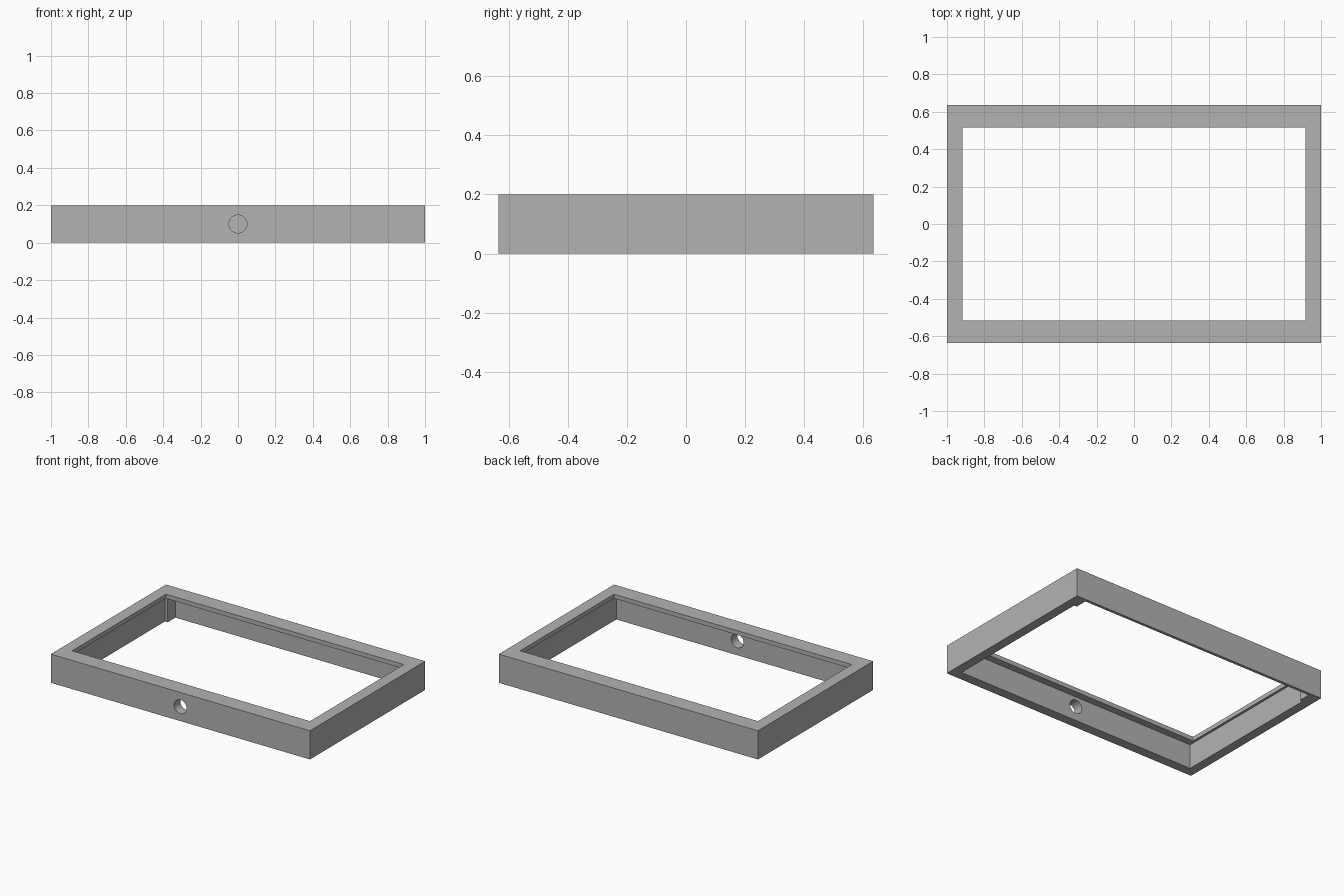
import bpy
import math

if "Cube" in bpy.data.objects:
    bpy.data.objects.remove(bpy.data.objects["Cube"], do_unlink=True)

grey = bpy.data.materials.new("plain_grey")
grey.use_nodes = True
grey.diffuse_color = (0.45, 0.45, 0.45, 1)
grey.node_tree.nodes["Principled BSDF"].inputs["Base Color"].default_value = (0.45, 0.45, 0.45, 1)


def box(name, low, high):
    """Axis-aligned box between two opposite corners."""
    centre = [(a + b) / 2 for a, b in zip(low, high)]
    bpy.ops.mesh.primitive_cube_add(size=1, location=centre)
    obj = bpy.context.object
    obj.name = name
    obj.scale = [b - a for a, b in zip(low, high)]
    bpy.ops.object.transform_apply(location=True, rotation=False, scale=True)
    obj.data.materials.append(grey)
    return obj


def cut(target, cutter):
    """Subtract the cutter, then remove it."""
    mod = target.modifiers.new("cut", "BOOLEAN")
    mod.operation = "DIFFERENCE"
    mod.solver = "EXACT"
    mod.object = cutter
    bpy.context.view_layer.objects.active = target
    bpy.ops.object.modifier_apply(modifier=mod.name)
    bpy.data.objects.remove(cutter, do_unlink=True)


HALF_DEPTH, HEIGHT, LIP_Z = 0.635, 0.2, 0.17

# Outer block of the frame
frame = box("bezel_frame", (-1, -HALF_DEPTH, 0), (1, HALF_DEPTH, HEIGHT))

# Hollow underneath, leaving a thin lip on top
cut(frame, box("cavity", (-0.935, -0.567, -0.1), (0.935, 0.53, LIP_Z)))

# Deeper recess along the back, leaving a post in each back corner
cut(frame, box("back_recess", (-0.914, 0.3, -0.1), (0.914, 0.615, LIP_Z)))

# Window through the lip
cut(frame, box("window", (-0.918, -0.517, 0.1), (0.918, 0.517, 0.4)))

# Round hole through the front wall
bpy.ops.mesh.primitive_cylinder_add(
    vertices=48, radius=0.048, depth=0.3,
    location=(0, -0.6, HEIGHT / 2), rotation=(math.pi / 2, 0, 0))
hole = bpy.context.object
hole.data.materials.append(grey)
cut(frame, hole)

# Smooth the hole while keeping every corner sharp
bpy.ops.object.select_all(action="DESELECT")
frame.select_set(True)
bpy.context.view_layer.objects.active = frame
bpy.ops.object.shade_smooth_by_angle(angle=math.radians(30))
